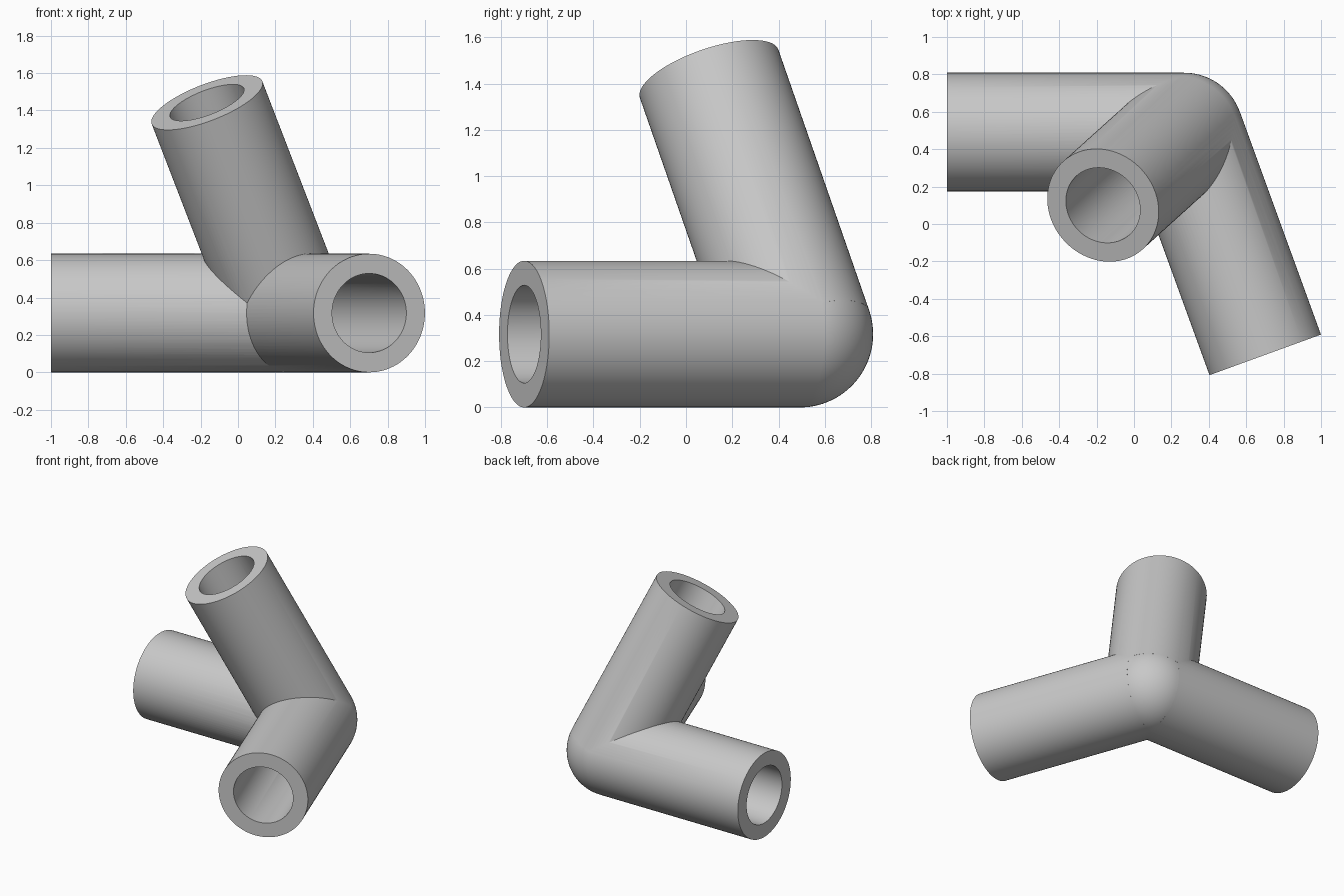
import bpy
import math
from mathutils import Vector

cube = bpy.data.objects.get("Cube")
if cube:
    bpy.data.objects.remove(cube, do_unlink=True)

OUTER = 0.317            # tube outer radius
BORE = OUTER * 2 / 3     # tube inner radius
LENGTH = OUTER * 4       # corner centre to tube end
CORNER = Vector((0.268, 0.492, OUTER))
DIRECTIONS = {
    "side": Vector((-1, 0, 0)),
    "front": Vector((0.342, -0.94, 0)),
    "upper": Vector((-0.342, -0.309, 0.887)),
}

grey = bpy.data.materials.new("plain grey")
grey.use_nodes = True
colour = (0.58, 0.58, 0.58, 1)
grey.diffuse_color = colour
grey.node_tree.nodes["Principled BSDF"].inputs["Base Color"].default_value = colour


def rod(name, direction, radius, length):
    """Solid cylinder running from the corner centre along a direction."""
    d = direction.normalized()
    bpy.ops.mesh.primitive_cylinder_add(
        vertices=96, radius=radius, depth=length,
        location=CORNER + d * length / 2,
        rotation=d.to_track_quat('Z', 'Y').to_euler())
    bpy.context.object.name = name
    return bpy.context.object


def ball(name, radius):
    bpy.ops.mesh.primitive_uv_sphere_add(
        segments=96, ring_count=48, radius=radius, location=CORNER)
    bpy.context.object.name = name
    return bpy.context.object


def combine(target, tool, operation):
    """Apply a boolean and discard the tool object."""
    mod = target.modifiers.new(operation.lower(), 'BOOLEAN')
    mod.operation = operation
    mod.solver = 'MANIFOLD'
    mod.object = tool
    bpy.context.view_layer.objects.active = target
    bpy.ops.object.modifier_apply(modifier=mod.name)
    bpy.data.objects.remove(tool, do_unlink=True)


# Rounded corner with three solid arms
connector = ball("tube_connector", OUTER * 0.999)
for name, d in DIRECTIONS.items():
    combine(connector, rod(name + "_arm", d, OUTER, LENGTH), 'UNION')

# Bores meeting in a rounded hollow at the corner
combine(connector, ball("hollow_cutter", BORE * 0.999), 'DIFFERENCE')
for name, d in DIRECTIONS.items():
    combine(connector, rod(name + "_bore", d, BORE, LENGTH + 0.1), 'DIFFERENCE')

# Finish
connector.data.materials.clear()
connector.data.materials.append(grey)
for poly in connector.data.polygons:
    poly.material_index = 0
bpy.ops.object.select_all(action='DESELECT')
connector.select_set(True)
bpy.context.view_layer.objects.active = connector
bpy.ops.object.shade_smooth_by_angle(angle=math.radians(30))
